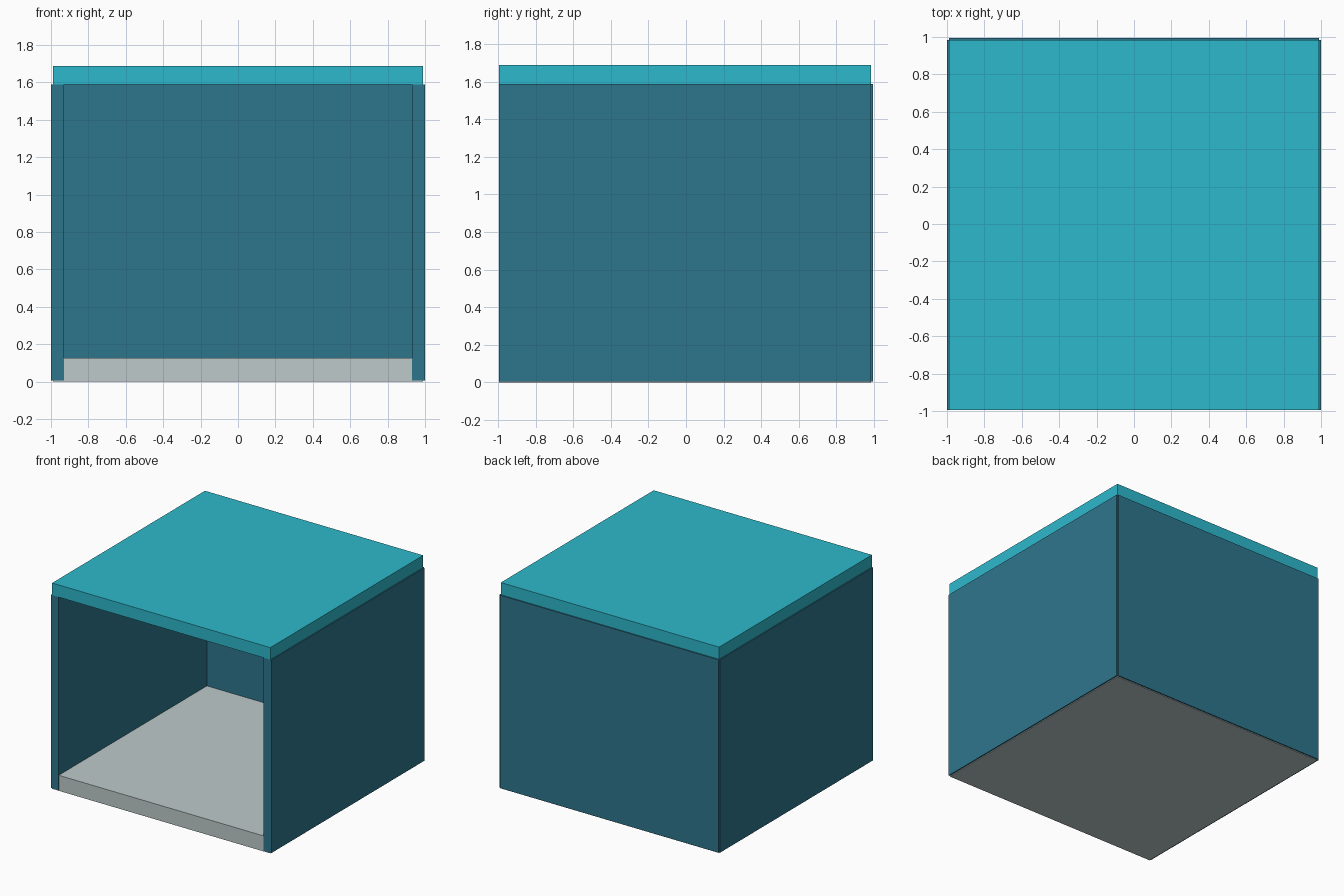
import bpy

default = bpy.data.objects.get("Cube")
if default:
    bpy.data.objects.remove(default, do_unlink=True)


def material(name, rgb):
    mat = bpy.data.materials.new(name)
    mat.use_nodes = True
    colour = (*rgb, 1.0)
    mat.diffuse_color = colour
    mat.node_tree.nodes["Principled BSDF"].inputs["Base Color"].default_value = colour
    return mat


def slab(name, x, y, z, mat):
    """Box spanning the given (low, high) range on each axis."""
    ranges = (x, y, z)
    bpy.ops.mesh.primitive_cube_add(size=1, location=[(a + b) / 2 for a, b in ranges])
    obj = bpy.context.object
    obj.name = name
    obj.scale = [b - a for a, b in ranges]
    bpy.ops.object.transform_apply(location=False, rotation=False, scale=True)
    obj.data.materials.append(mat)
    return obj


turquoise = material("turquoise", (0.027, 0.485, 0.605))
dark_teal = material("dark teal", (0.027, 0.18, 0.262))
pale_grey = material("pale grey", (0.51, 0.59, 0.59))

FRONT, BACK = -0.995, 0.985
INNER, OUTER, INSET = 0.93, 1.0, 0.99
WALL_Z = (0.006, 1.588)

# Floor and roof sit just inside the wall faces
slab("floor", (-INSET, INSET), (FRONT + 0.001, BACK), (0, 0.127), pale_grey)
slab("roof", (-INSET, INSET), (FRONT, BACK), (1.588, 1.688), turquoise)

# Walls on the two sides and the back; the front is open
slab("left_wall", (INNER, OUTER), (FRONT, BACK), WALL_Z, dark_teal)
slab("right_wall", (-OUTER, -INNER), (FRONT, BACK), WALL_Z, dark_teal)
slab("back_wall", (-INSET, INSET), (0.925, 0.995), WALL_Z, dark_teal)
